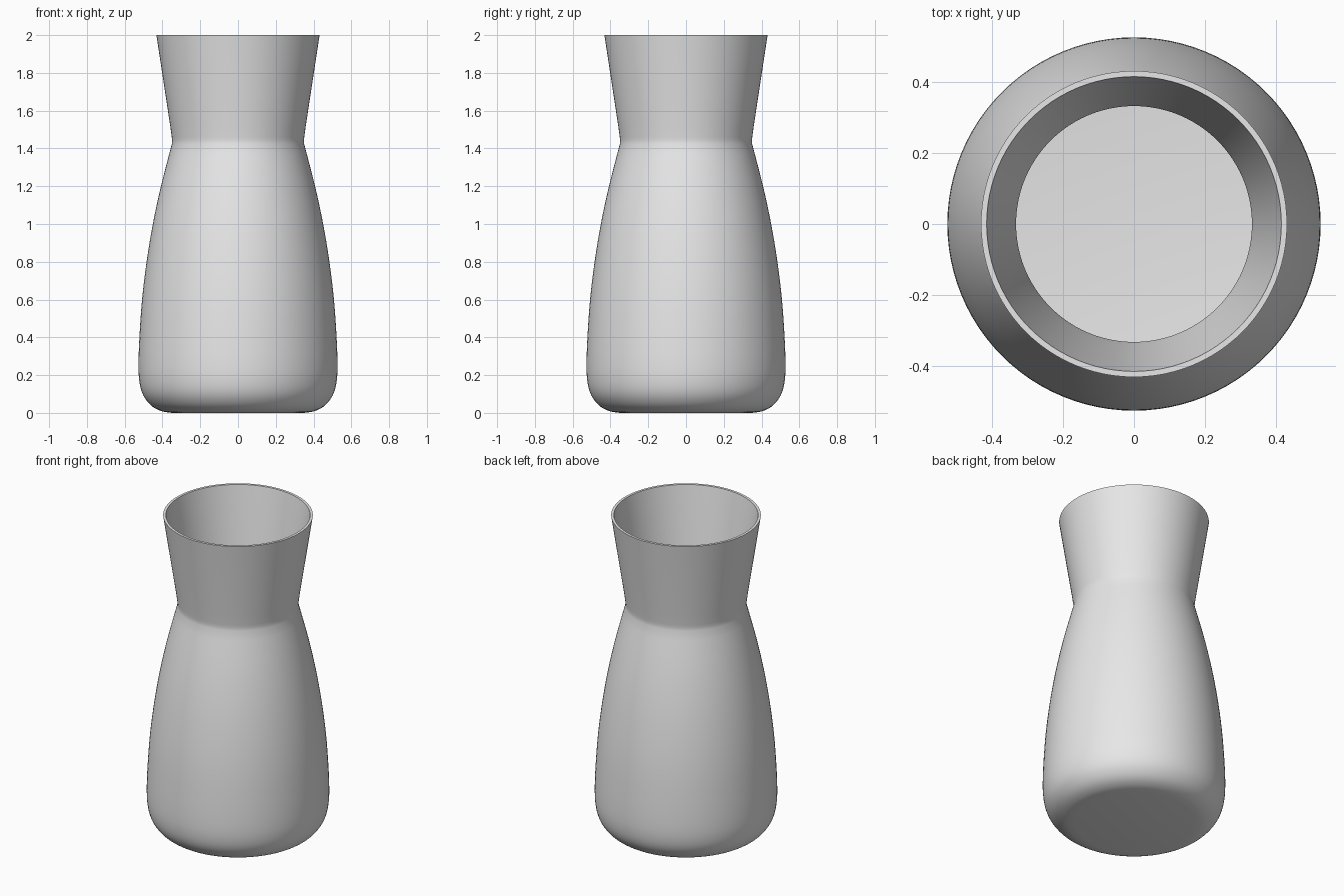
import bpy, bmesh, math
from mathutils import Vector

if "Cube" in bpy.data.objects:
    bpy.data.objects.remove(bpy.data.objects["Cube"])

SEGS = 96
WALL = 0.016

# Outer profile of the body (radius, height), base edge up to the waist
body = [(0.35, 0.0), (0.40, 0.008), (0.445, 0.028), (0.48, 0.06), (0.507, 0.105),
        (0.522, 0.165), (0.527, 0.25), (0.522, 0.40), (0.508, 0.60), (0.484, 0.80),
        (0.451, 1.0), (0.408, 1.2), (0.35, 1.425)]


def smooth_curve(pts, steps=4):
    """Catmull-Rom through the given points."""
    p = [Vector(q) for q in pts]
    p = [2 * p[0] - p[1]] + p + [2 * p[-1] - p[-2]]
    out = []
    for i in range(1, len(p) - 2):
        a, b, c, d = p[i - 1:i + 3]
        for s in range(steps):
            t = s / steps
            out.append(0.5 * (2 * b + (c - a) * t + (2 * a - 5 * b + 4 * c - d) * t * t
                              + (3 * b - a - 3 * c + d) * t ** 3))
    return out + [p[-2]]


def inset(pts, dist):
    """Offset the profile towards the axis."""
    out = []
    for i, p in enumerate(pts):
        t = (pts[min(i + 1, len(pts) - 1)] - pts[max(i - 1, 0)]).normalized()
        out.append(p + Vector((-t.y, t.x)) * dist)
    return out


# Waist and flared neck
outer = smooth_curve(body) + [Vector((0.349, 1.442)), Vector((0.351, 1.46)),
                              Vector((0.359, 1.52)), Vector((0.432, 2.0))]
inner = inset(outer, WALL)
inner[-1] = Vector((0.432 - WALL, 2.0))
inner[0].y = WALL
profile = outer + inner[::-1]

# Lathe the closed wall: outside, rim, inside, with floor caps
bm = bmesh.new()
rings = [[bm.verts.new((p.x * math.cos(2 * math.pi * k / SEGS),
                        p.x * math.sin(2 * math.pi * k / SEGS), p.y))
          for k in range(SEGS)] for p in profile]
for lo, hi in zip(rings, rings[1:]):
    for k in range(SEGS):
        n = (k + 1) % SEGS
        bm.faces.new((lo[k], lo[n], hi[n], hi[k]))
bm.faces.new(rings[0][::-1])
bm.faces.new(rings[-1])
bmesh.ops.recalc_face_normals(bm, faces=bm.faces)

mesh = bpy.data.meshes.new("carafe")
bm.to_mesh(mesh)
bm.free()
carafe = bpy.data.objects.new("carafe", mesh)
bpy.context.collection.objects.link(carafe)

grey = bpy.data.materials.new("light_grey")
grey.diffuse_color = (0.8, 0.8, 0.8, 1.0)
grey.use_nodes = True
grey.node_tree.nodes["Principled BSDF"].inputs["Base Color"].default_value = grey.diffuse_color
mesh.materials.append(grey)

bpy.context.view_layer.objects.active = carafe
carafe.select_set(True)
bpy.ops.object.shade_smooth_by_angle(angle=math.radians(40))
